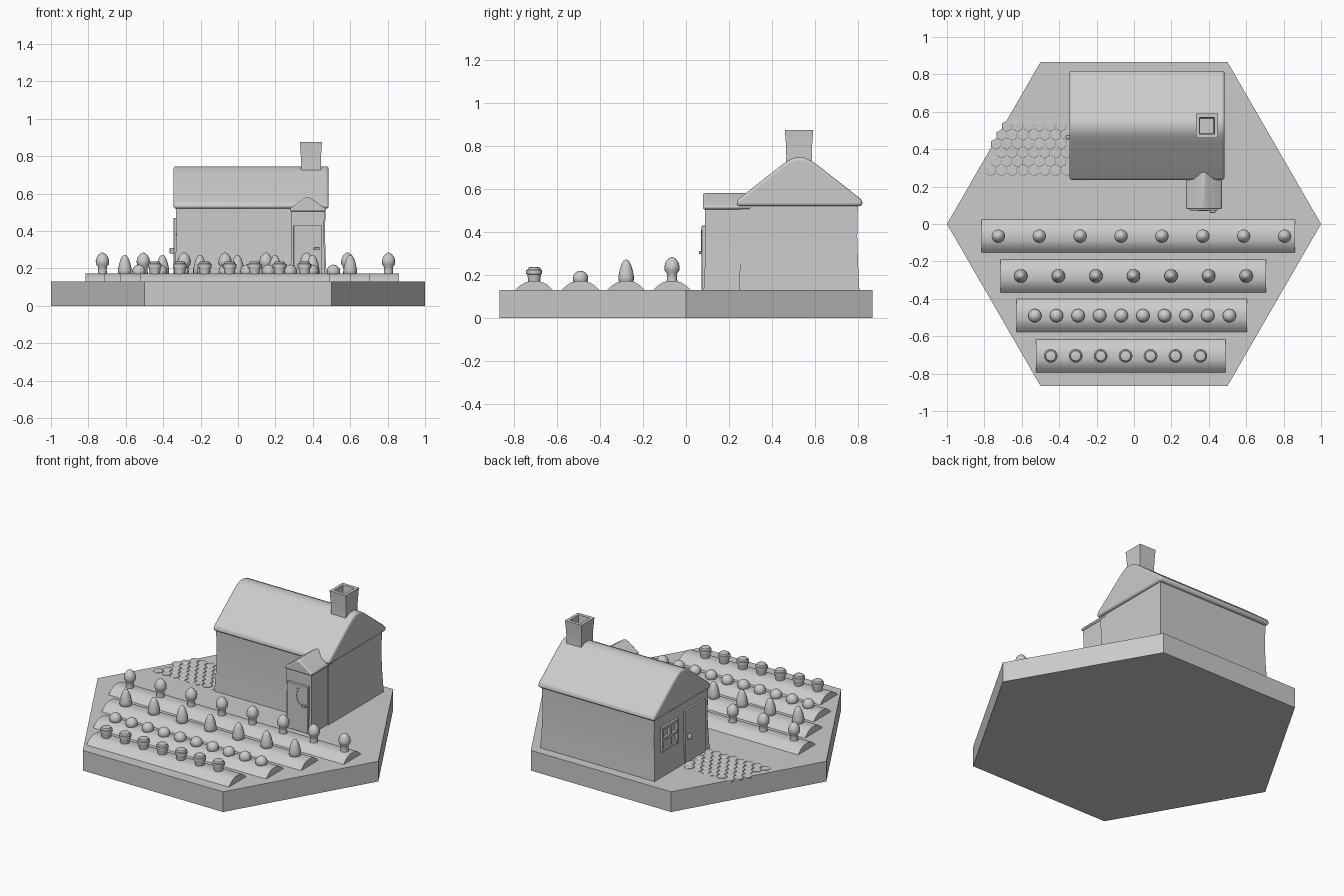
import bpy, bmesh
from math import pi, cos, sin, sqrt, radians

cube = bpy.data.objects.get("Cube")
if cube:
    bpy.data.objects.remove(cube, do_unlink=True)

grey = bpy.data.materials.new("plain grey")
grey.use_nodes = True
grey.diffuse_color = (0.6, 0.6, 0.6, 1)
grey.node_tree.nodes["Principled BSDF"].inputs["Base Color"].default_value = (0.6, 0.6, 0.6, 1)
TOP = 0.13  # ground level on the base


def finish(name, bm, smooth=True, bevel=0, segments=2):
    bmesh.ops.recalc_face_normals(bm, faces=bm.faces)
    mesh = bpy.data.meshes.new(name)
    bm.to_mesh(mesh)
    bm.free()
    mesh.materials.append(grey)
    ob = bpy.data.objects.new(name, mesh)
    bpy.context.collection.objects.link(ob)
    if bevel:
        mod = ob.modifiers.new("Bevel", "BEVEL")
        mod.width, mod.segments, mod.limit_method = bevel, segments, "ANGLE"
        mod.angle_limit = radians(40)
    bpy.ops.object.select_all(action="DESELECT")
    ob.select_set(True)
    bpy.context.view_layer.objects.active = ob
    if smooth:
        bpy.ops.object.shade_smooth_by_angle(angle=radians(35))
    return ob


def loft(bm, rings, cap_start=True, cap_end=True):
    """Skin a stack of equal-length rings of points."""
    rows = [[bm.verts.new(p) for p in ring] for ring in rings]
    n = len(rows[0])
    for a, b in zip(rows, rows[1:]):
        for i in range(n):
            j = (i + 1) % n
            bm.faces.new((a[i], a[j], b[j], b[i]))
    if cap_start:
        bm.faces.new(rows[0])
    if cap_end:
        bm.faces.new(rows[-1])


def rect(x0, x1, y0, y1, z):
    return [(x0, y0, z), (x1, y0, z), (x1, y1, z), (x0, y1, z)]


def box(bm, x0, x1, y0, y1, z0, z1):
    loft(bm, [rect(x0, x1, y0, y1, z0), rect(x0, x1, y0, y1, z1)])


def ngon(x, y, z, r, n, turn=0):
    return [(x + r * cos(turn + 2 * pi * i / n), y + r * sin(turn + 2 * pi * i / n), z) for i in range(n)]


def along_x(bm, profile, x0, x1):
    loft(bm, [[(x, y, z) for y, z in profile] for x in (x0, x1)])


def along_y(bm, profile, y0, y1):
    loft(bm, [[(x, y, z) for x, z in profile] for y in (y0, y1)])


# Hexagonal base
bm = bmesh.new()
loft(bm, [ngon(0, 0, 0, 1, 6), ngon(0, 0, TOP, 1, 6)])
finish("base", bm, smooth=False)

# House walls, slightly flared at the foot
bm = bmesh.new()
loft(bm, [rect(-0.33 - f, 0.465 + f, 0.255 - f, 0.795 + f, z)
          for f, z in ((0.01, TOP), (0.004, 0.25), (0, 0.38), (0.003, 0.53))])
finish("house_walls", bm)

# Thick gabled roof with a rounded ridge
slope = [(0.236, 0.52), (0.236, 0.548), (0.44, 0.708), (0.475, 0.732), (0.505, 0.746)]
profile = slope + [(1.055 - y, z) for y, z in reversed(slope)]
bm = bmesh.new()
along_x(bm, profile, -0.345, 0.485)
finish("house_roof", bm, bevel=0.014, segments=3)

# Hollow chimney
bm = bmesh.new()
cx, cy = 0.39, 0.525
loft(bm, [rect(cx - r, cx + r, cy - r * 1.12, cy + r * 1.12, z)
          for r, z in ((0.058, 0.6), (0.053, 0.75), (0.054, 0.8), (0.059, 0.875),
                       (0.04, 0.875), (0.036, 0.82))])
finish("chimney", bm)

# House door and four-pane window on the right gable wall
bm = bmesh.new()
box(bm, -0.345, -0.33, 0.29, 0.50, TOP, 0.47)
finish("house_door", bm, bevel=0.003)
bm = bmesh.new()
box(bm, -0.365, -0.34, 0.455, 0.475, 0.28, 0.31)
finish("house_door_handle", bm, bevel=0.004)
bm = bmesh.new()
for y in (0.575, 0.65, 0.725):
    box(bm, -0.346, -0.32, y - 0.008, y + 0.008, 0.292, 0.448)
for z in (0.30, 0.37, 0.44):
    box(bm, -0.345, -0.32, 0.567, 0.733, z - 0.008, z + 0.008)
finish("window_frame", bm, smooth=False)

# Outhouse against the front wall
bm = bmesh.new()
loft(bm, [rect(0.285 - f, 0.46 + f, 0.09 - f, 0.27, z)
          for f, z in ((0.008, TOP), (0.002, 0.25), (0, 0.38), (0.002, 0.52))])
finish("outhouse_walls", bm)
bm = bmesh.new()
along_y(bm, [(0.278, 0.505), (0.278, 0.52), (0.355, 0.575), (0.372, 0.582),
             (0.389, 0.575), (0.47, 0.52), (0.47, 0.505)], 0.079, 0.3)
finish("outhouse_roof", bm, bevel=0.008)
bm = bmesh.new()
box(bm, 0.297, 0.447, 0.073, 0.095, TOP, 0.43)
finish("outhouse_door", bm, bevel=0.003)
bm = bmesh.new()
box(bm, 0.405, 0.437, 0.06, 0.075, 0.298, 0.312)
finish("outhouse_handle", bm, bevel=0.003)

# Crescent moon on the outhouse door
steps = 14
outer = [(0.395 - 0.05 * sin(pi * i / steps), 0.36 + 0.05 * cos(pi * i / steps)) for i in range(steps + 1)]
inner = [(0.395 - 0.025 * sin(pi * i / steps), 0.36 + 0.05 * cos(pi * i / steps)) for i in range(steps - 1, 0, -1)]
bm = bmesh.new()
along_y(bm, outer + inner, 0.069, 0.075)
finish("moon", bm, smooth=False)

# Honeycomb stone path, kept within the base edge
bm = bmesh.new()
for row in range(6):
    for col in range(9):
        x = -0.36 - 0.058 * col - 0.029 * (row % 2)
        y = 0.285 + 0.0475 * row
        if -x + y / sqrt(3) < 0.985 and y < 0.53:
            loft(bm, [ngon(x, y, TOP - 0.01, 0.031, 6, pi / 6), ngon(x, y, TOP + 0.002, 0.031, 6, pi / 6),
                      ngon(x, y, TOP + 0.005, 0.026, 6, pi / 6)])
finish("path_stones", bm, smooth=False)

# Planting beds, each with a row of one crop (profiles are radius, height above ground)
stalk_bulb = [(0.026, 0.03), (0.023, 0.06), (0.024, 0.078), (0.034, 0.092), (0.036, 0.11),
              (0.03, 0.13), (0.018, 0.146), (0.003, 0.155)]
cone_bush = [(0.026, 0.03), (0.036, 0.045), (0.036, 0.065), (0.03, 0.095), (0.021, 0.122), (0.011, 0.138), (0.002, 0.142)]
round_head = [(0.036 * max(0.05, sin(pi * i / 10)), 0.054 - 0.036 * cos(pi * i / 10)) for i in range(11)]
basket = [(0.026, 0.03), (0.032, 0.074), (0.037, 0.076), (0.037, 0.093), (0.031, 0.096),
          (0.027, 0.105), (0.015, 0.108)]
mound = [(0.088, 0), (0.068, 0.02), (0.045, 0.035), (0.022, 0.042)]
beds = [
    ("stalk", stalk_bulb, -0.065, -0.815, 0.86, 8, -0.725, 0.805),
    ("cone", cone_bush, -0.278, -0.715, 0.705, 7, -0.605, 0.6),
    ("cabbage", round_head, -0.49, -0.628, 0.605, 10, -0.53, 0.51),
    ("basket", basket, -0.705, -0.525, 0.49, 7, -0.445, 0.355),
]
for name, shape, y, x0, x1, count, first, last in beds:
    bm = bmesh.new()
    arch = [(y + d, TOP + h) for d, h in mound] + [(y - d, TOP + h) for d, h in reversed(mound)]
    along_x(bm, arch, x0, x1)
    finish(name + "_bed", bm)
    bm = bmesh.new()
    for i in range(count):
        x = first + (last - first) * i / (count - 1)
        loft(bm, [ngon(x, y, TOP + h, r, 16) for r, h in shape])
    finish(name + "_plants", bm)
